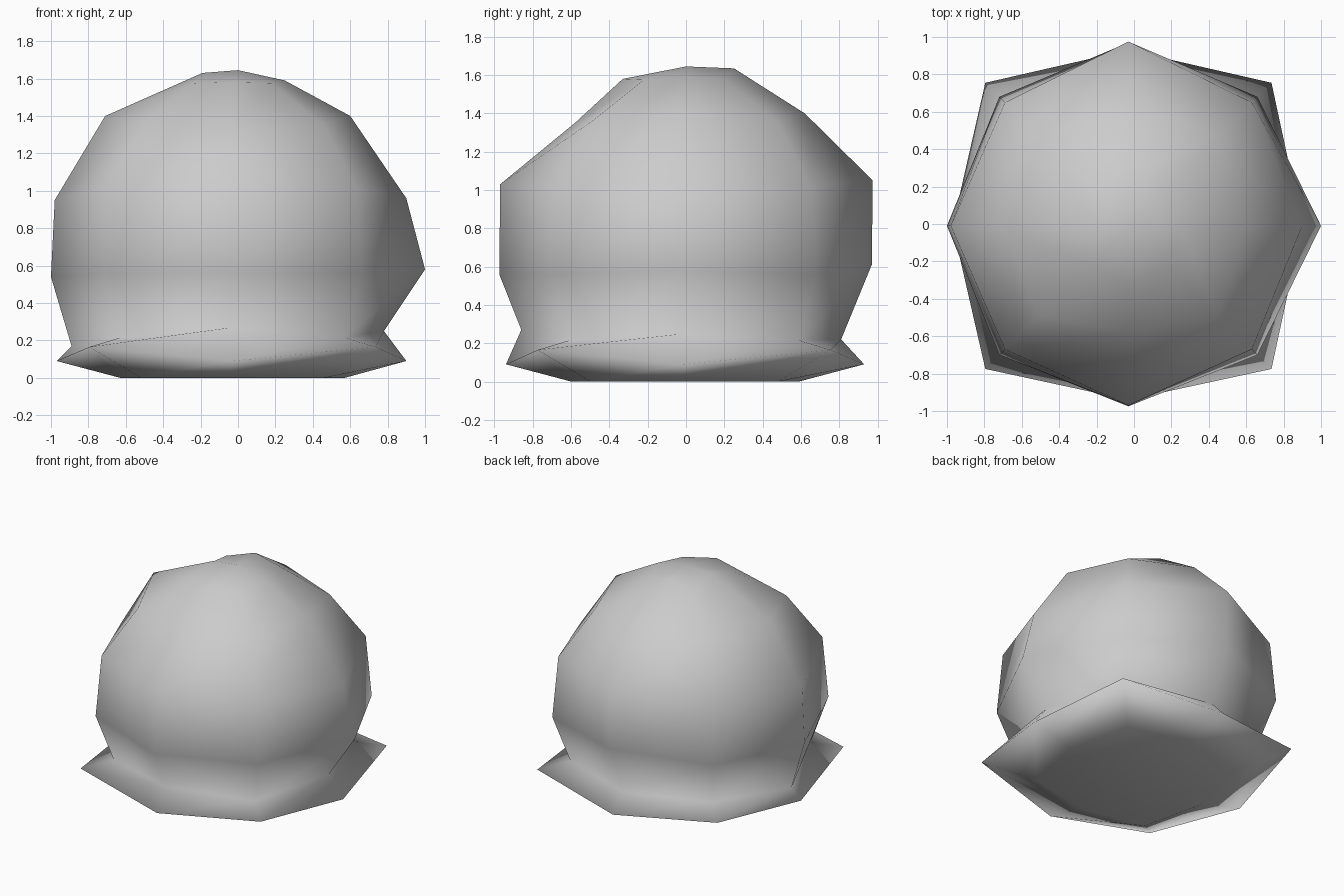
import bpy
import bmesh

if "Cube" in bpy.data.objects:
    bpy.data.objects.remove(bpy.data.objects["Cube"], do_unlink=True)

# One plain grey for the whole form
grey = bpy.data.materials.new("plain_grey")
grey.use_nodes = True
colour = (0.6, 0.6, 0.6, 1)
grey.diffuse_color = colour
grey.node_tree.nodes["Principled BSDF"].inputs["Base Color"].default_value = colour

CENTRE_X, CENTRE_Y = -0.03, -0.01


def octagon(bm, reach, heights, diagonal, diagonal_z):
    """Ring of eight corners; reach and heights run right edge, back, left edge, front."""
    east, north, west, south = reach
    z_east, z_north, z_west, z_south = heights
    d = diagonal

    def corner(sx, sy):
        return (CENTRE_X + sx * d, CENTRE_Y + sy * d, diagonal_z)

    points = [
        (east, CENTRE_Y, z_east), corner(1, 1),
        (CENTRE_X, north, z_north), corner(-1, 1),
        (west, CENTRE_Y, z_west), corner(-1, -1),
        (CENTRE_X, south, z_south), corner(1, -1),
    ]
    return [bm.verts.new(p) for p in points]


def flat(z):
    return (z, z, z, z)


bm = bmesh.new()
rings = [
    # floor
    octagon(bm, (0.57, 0.59, -0.63, -0.6), flat(0), 0.49, 0),
    # flared rim with raised corners
    octagon(bm, (0.9, 0.93, -0.97, -0.94), flat(0.09), 0.765, 0.165),
    # pinched neck
    octagon(bm, (0.78, 0.81, -0.89, -0.86), (0.25, 0.22, 0.17, 0.27), 0.6, 0.215),
    # lower body
    octagon(bm, (1.0, 0.97, -1.0, -0.975), (0.58, 0.61, 0.54, 0.56), 0.69, 0.56),
    # upper body
    octagon(bm, (0.9, 0.975, -0.98, -0.97), (0.96, 1.05, 0.95, 1.03), 0.66, 1.02),
    # shoulder
    octagon(bm, (0.6, 0.62, -0.71, -0.58), (1.4, 1.4, 1.4, 1.35), 0.48, 1.36),
    # crown
    octagon(bm, (0.25, 0.25, -0.19, -0.33), (1.59, 1.635, 1.63, 1.58), 0.21, 1.575),
]

# Skin between neighbouring rings, then close the floor and crown
for low, high in zip(rings, rings[1:]):
    for i in range(len(low)):
        j = (i + 1) % len(low)
        bm.faces.new((low[i], low[j], high[j], high[i]))
bm.faces.new(list(reversed(rings[0])))
apex = bm.verts.new((0, 0, 1.645))
crown = rings[-1]
for i in range(len(crown)):
    bm.faces.new((crown[i], crown[(i + 1) % len(crown)], apex))

bmesh.ops.recalc_face_normals(bm, faces=bm.faces)
for face in bm.faces:
    face.smooth = True

mesh = bpy.data.meshes.new("dome_with_rim")
bm.to_mesh(mesh)
bm.free()
mesh.materials.append(grey)
dome = bpy.data.objects.new("dome_with_rim", mesh)
bpy.context.collection.objects.link(dome)
